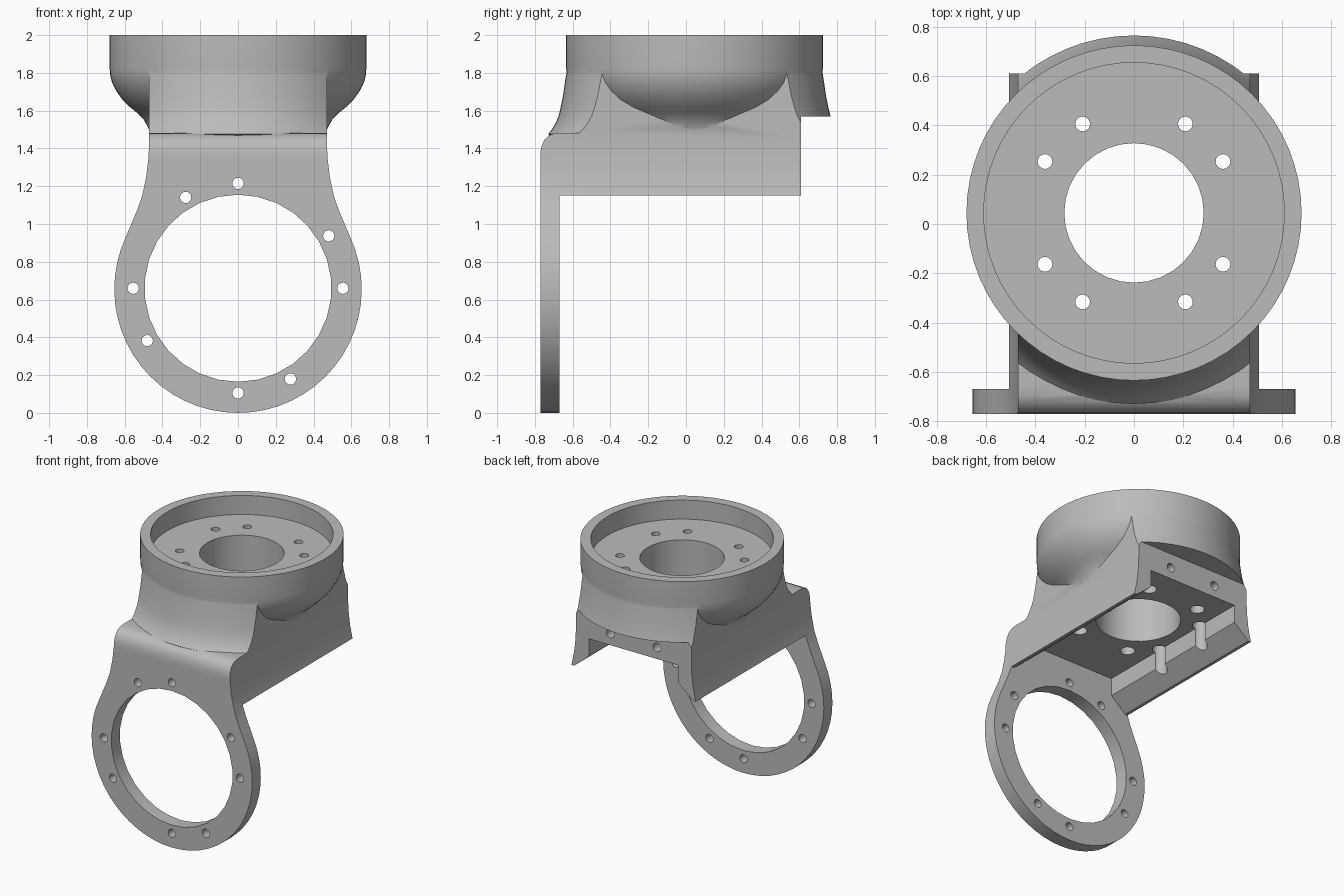
import bpy, bmesh, math
from mathutils import Matrix, Vector

if "Cube" in bpy.data.objects:
    bpy.data.objects.remove(bpy.data.objects["Cube"])

CY = 0.045   # y of the cup axis
RZ = 0.66    # z of the ring axis

grey = bpy.data.materials.new("plain grey")
grey.diffuse_color = (0.5, 0.5, 0.5, 1)
grey.use_nodes = True
grey.node_tree.nodes["Principled BSDF"].inputs["Base Color"].default_value = grey.diffuse_color


def make(name, bm):
    bmesh.ops.recalc_face_normals(bm, faces=bm.faces)
    me = bpy.data.meshes.new(name)
    bm.to_mesh(me)
    bm.free()
    ob = bpy.data.objects.new(name, me)
    bpy.context.collection.objects.link(ob)
    return ob


def prism(name, pts, axis, a, b):
    """Extrude a closed outline along axis 'x' (pts = y,z) or 'y' (pts = x,z)."""
    bm = bmesh.new()
    place = (lambda p: (a, p[0], p[1])) if axis == 'x' else (lambda p: (p[0], a, p[1]))
    f = bm.faces.new([bm.verts.new(place(p)) for p in pts])
    ext = bmesh.ops.extrude_face_region(bm, geom=[f])
    d = Vector((b - a, 0, 0)) if axis == 'x' else Vector((0, b - a, 0))
    bmesh.ops.translate(bm, vec=d, verts=[v for v in ext['geom'] if isinstance(v, bmesh.types.BMVert)])
    return make(name, bm)


def revolve(name, prof, n=64):
    """Closed solid of revolution about the cup axis; prof = (radius, z)."""
    bm = bmesh.new()
    rings = [[bm.verts.new((r * math.cos(2 * math.pi * i / n), CY + r * math.sin(2 * math.pi * i / n), z))
              for i in range(n)] for r, z in prof]
    for p, q in zip(rings, rings[1:]):
        for i in range(n):
            j = (i + 1) % n
            bm.faces.new((p[i], p[j], q[j], q[i]))
    bm.faces.new(rings[0])
    bm.faces.new(rings[-1])
    return make(name, bm)


def rods(name, items, axis, n):
    """Cylinders: items = (centre, radius, length)."""
    bm = bmesh.new()
    rot = Matrix.Rotation(math.pi / 2, 4, 'X') if axis == 'y' else Matrix()
    for c, r, h in items:
        bmesh.ops.create_cone(bm, cap_ends=True, segments=n, radius1=r, radius2=r, depth=h,
                              matrix=Matrix.Translation(c) @ rot)
    return make(name, bm)


def combine(ob, other, op):
    bpy.context.view_layer.objects.active = ob
    m = ob.modifiers.new("b", 'BOOLEAN')
    m.object, m.operation, m.solver = other, op, 'EXACT'
    bpy.ops.object.modifier_apply(modifier=m.name)
    bpy.data.objects.remove(other)


# side profile: front plate, rounded shoulder and body
bracket = prism("swivel_bracket", [
    (-0.77, -0.1), (-0.77, 1.38), (-0.764, 1.415), (-0.75, 1.445), (-0.728, 1.467), (-0.70, 1.478),
    (-0.66, 1.482), (0.7, 1.482), (0.7, 1.15), (-0.67, 1.15), (-0.67, -0.1)], 'x', -0.9, 0.9)

# flared skirt below the cup
combine(bracket, revolve("skirt", [
    (0.5, 1.40), (0.74, 1.45), (0.775, 1.476), (0.758, 1.497), (0.74, 1.525), (0.72, 1.57), (0.708, 1.62),
    (0.696, 1.68), (0.686, 1.75), (0.678, 1.80), (0.672, 1.86)]), 'UNION')

# front outline: ring, neck and straight sides
neck = [(0.565, 1.0), (0.535, 1.07), (0.507, 1.15), (0.486, 1.25), (0.474, 1.35), (0.47, 1.45), (0.47, 1.95)]
steps = 18
arc = [(0.655 * math.cos(a), 0.655 + 0.655 * math.sin(a))
       for a in (math.radians(-90 + 115 * i / steps) for i in range(steps + 1))]
right = arc + neck
outline = right + [(-x, z) for x, z in reversed(right[1:])]
combine(bracket, prism("outline", outline, 'y', -1, 1), 'INTERSECT')

# back trimmed below the overhanging lip
combine(bracket, prism("back_trim", [(0.61, 1.0), (0.61, 1.57), (1, 1.57), (1, 1.0)], 'x', -1, 1), 'DIFFERENCE')

# round cup whose bowl bulges out of both sides
combine(bracket, revolve("cup", [
    (0.44, 1.42), (0.462, 1.47), (0.476, 1.51), (0.497, 1.55), (0.53, 1.585), (0.573, 1.62), (0.613, 1.66),
    (0.645, 1.705), (0.667, 1.75), (0.677, 1.79), (0.68, 1.83), (0.68, 2.0)]), 'UNION')

# open pocket underneath with sloped feet
half = [(0.365, 1.38), (0.365, 1.25), (0.485, 1.15), (0.495, 1.14), (0.495, 1.05)]
combine(bracket, prism("pocket", half + [(-x, z) for x, z in reversed(half)], 'y', -0.67, 1), 'DIFFERENCE')

# cup recess and centre bore
combine(bracket, rods("recess", [((0, CY, 2.36), 0.61, 1.0)], 'z', 64), 'DIFFERENCE')
combine(bracket, rods("bore", [((0, CY, 1.6), 0.283, 1.4)], 'z', 32), 'DIFFERENCE')

# eight bolt holes, counterbored from below
spots = [(0.417 * math.cos(math.radians(a)), CY + 0.417 * math.sin(math.radians(a)))
         for a in (30, 60, 120, 150, 210, 240, 300, 330)]
combine(bracket, rods("bolt_holes", [((x, y, 1.6), 0.03, 1.4) for x, y in spots], 'z', 16), 'DIFFERENCE')
combine(bracket, rods("counterbores", [((x, y, 1.25), 0.05, 0.44) for x, y in spots], 'z', 16), 'DIFFERENCE')

# ring opening and its bolt holes
combine(bracket, rods("ring_opening", [((0, -0.78, RZ), 0.495, 0.24)], 'y', 30), 'DIFFERENCE')
combine(bracket, rods("ring_holes", [
    ((0.555 * math.cos(math.radians(a)), -0.77, RZ + 0.555 * math.sin(math.radians(a))), 0.03, 0.26)
    for a in (0, 30, 90, 120, 180, 210, 270, 300)], 'y', 16), 'DIFFERENCE')

# two screw holes in the back wall
combine(bracket, rods("back_holes", [((s * 0.19, 0.6, 1.465), 0.032, 0.2) for s in (-1, 1)], 'y', 16), 'DIFFERENCE')

bracket.data.materials.clear()
bracket.data.materials.append(grey)
for p in bracket.data.polygons:
    p.material_index = 0
bpy.ops.object.select_all(action='DESELECT')
bracket.select_set(True)
bpy.context.view_layer.objects.active = bracket
bpy.ops.object.shade_smooth_by_angle(angle=math.radians(30))
